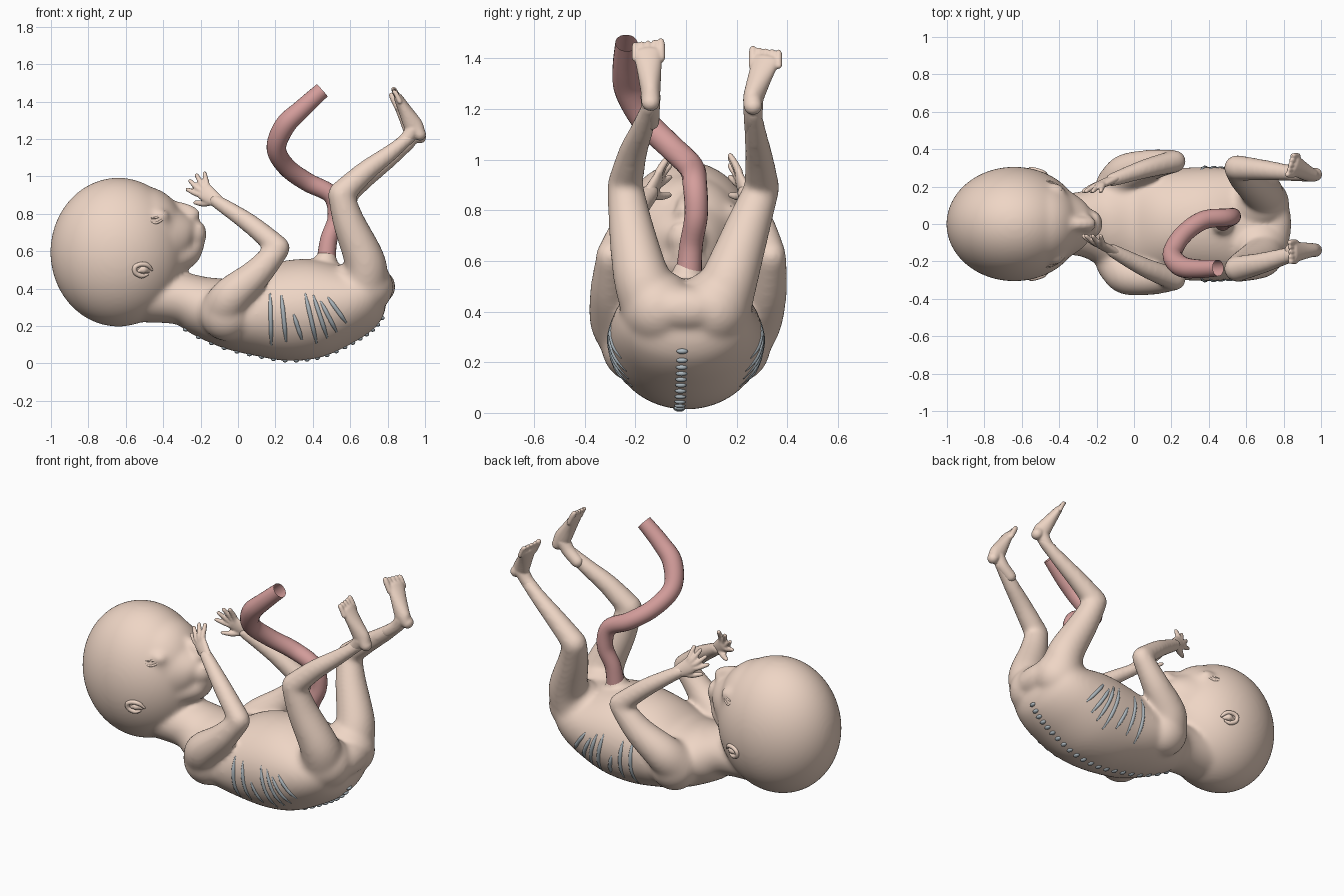
import bpy, bmesh, math
from mathutils import Vector
from mathutils.bvhtree import BVHTree


def material(name, rgb):
    m = bpy.data.materials.new(name)
    m.diffuse_color = (*rgb, 1)
    return m


SKIN = material("skin", (0.86, 0.67, 0.56))
CORD = material("cord", (0.66, 0.34, 0.33))
BONE = material("bone", (0.42, 0.48, 0.52))


def spline(keys, steps):
    """Catmull-Rom through keys of any dimension."""
    k = [keys[0]] + list(keys) + [keys[-1]]
    out = []
    for i in range(1, len(k) - 2):
        for s in range(steps):
            u = s / steps
            out.append([0.5 * (2 * b + (c - a) * u + (2 * a - 5 * b + 4 * c - d) * u * u
                               + (3 * b - a - 3 * c + d) * u ** 3)
                        for a, b, c, d in zip(*k[i - 1:i + 3])])
    return out + [list(keys[-1])]


def loft(bm, keys, side=(0, 1, 0), steps=6, n=24, caps=True):
    """Skin ellipses along keys (x, y, z, half width[, half thickness])."""
    keys = [k if len(k) == 5 else (*k, k[3]) for k in keys]
    pts = spline(keys, steps)
    pos = [Vector(p[:3]) for p in pts]
    rings = []
    for i, p in enumerate(pts):
        t = (pos[min(i + 1, len(pts) - 1)] - pos[max(i - 1, 0)]).normalized()
        rings.append((pos[i], t, p[3], p[4]))
    if caps:
        def cap(r, sign):
            return [(r[0] + r[1] * sign * min(r[2], r[3]) * math.sin(a), r[1],
                     r[2] * math.cos(a), r[3] * math.cos(a)) for a in (0.4, 0.8, 1.15, 1.45)]
        rings = cap(rings[0], -1)[::-1] + rings + cap(rings[-1], 1)
    loops = []
    for c, t, w, h in rings:
        s = Vector(side)
        s = (s - t * s.dot(t)).normalized()
        u = t.cross(s)
        loops.append([bm.verts.new(c + s * w * math.cos(2 * math.pi * j / n)
                                   + u * h * math.sin(2 * math.pi * j / n)) for j in range(n)])
    faces = [bm.faces.new((a[j], a[(j + 1) % n], b[(j + 1) % n], b[j]))
             for a, b in zip(loops, loops[1:]) for j in range(n)]
    if caps:
        faces += [bm.faces.new(loops[0][::-1]), bm.faces.new(loops[-1])]
    bmesh.ops.recalc_face_normals(bm, faces=faces)


def blob(bm, centre, radii, n=32):
    r = bmesh.ops.create_uvsphere(bm, u_segments=n, v_segments=n * 2 // 3, radius=1)
    for v in r["verts"]:
        v.co = Vector(a * b + c for a, b, c in zip(v.co, radii, centre))


def finish(bm, name, mat, voxel=0, smooth=0):
    me = bpy.data.meshes.new(name)
    bm.to_mesh(me)
    bm.free()
    me.materials.append(mat)
    me.shade_smooth()
    ob = bpy.data.objects.new(name, me)
    bpy.context.collection.objects.link(ob)
    if voxel:
        m = ob.modifiers.new("fuse", "REMESH")
        m.mode, m.voxel_size, m.use_smooth_shade = "VOXEL", voxel, True
        m = ob.modifiers.new("soften", "SMOOTH")
        m.factor, m.iterations = 0.5, smooth
    return ob


body, ends = bmesh.new(), bmesh.new()

# head: cranium, brow, face, jaw, nose, lips, chin, eyelids
blob(body, (-0.64, 0, 0.595), (0.363, 0.306, 0.398), 96)
blob(body, (-0.50, 0, 0.69), (0.22, 0.235, 0.255), 64)
loft(body, [(-0.6, 0, 0.62, 0.28, 0.30), (-0.45, 0, 0.66, 0.24, 0.26), (-0.35, 0, 0.68, 0.18, 0.19),
            (-0.27, 0, 0.69, 0.125, 0.115), (-0.235, 0, 0.69, 0.08, 0.07)], n=48)
loft(body, [(-0.55, 0, 0.50, 0.23, 0.16), (-0.40, 0, 0.55, 0.18, 0.11), (-0.28, 0, 0.595, 0.115, 0.085),
            (-0.235, 0, 0.635, 0.07, 0.058)], n=32)
loft(body, [(-0.36, 0, 0.84, 0.035), (-0.28, 0, 0.82, 0.037), (-0.235, 0, 0.797, 0.037)])
for s in (-1, 1):
    blob(body, (-0.25, 0.03 * s, 0.785), (0.028, 0.024, 0.025))
    blob(body, (-0.425, 0.165 * s, 0.785), (0.06, 0.055, 0.045))
blob(body, (-0.205, 0, 0.735), (0.03, 0.06, 0.018))
blob(body, (-0.195, 0, 0.69), (0.03, 0.055, 0.018))

# neck, trunk and navel mound
loft(body, [(-0.5, 0, 0.36, 0.17, 0.14), (-0.3, 0, 0.345, 0.17, 0.14), (-0.17, 0, 0.30, 0.225, 0.165),
            (0, 0, 0.26, 0.29, 0.197), (0.2, 0, 0.275, 0.297, 0.26), (0.4, 0, 0.295, 0.305, 0.267),
            (0.58, 0, 0.33, 0.29, 0.214), (0.7, 0, 0.385, 0.25, 0.16), (0.75, 0, 0.41, 0.19, 0.092)], n=56)
loft(body, [(0.46, 0, 0.47, 0.1), (0.47, 0.005, 0.55, 0.062)])

# shoulders and buttocks
for s in (-1, 1):
    blob(body, (-0.06, 0.20 * s, 0.27), (0.145, 0.135, 0.15), 48)
    blob(body, (0.66, 0.11 * s, 0.41), (0.17, 0.15, 0.155), 48)

# arms with hands: sign, elbow y, wrist y, fingertip y
for s, ye, yw, yt in ((-1, -0.295, -0.14, -0.065), (1, 0.335, 0.235, 0.175)):
    loft(body, [(-0.07, 0.225 * s, 0.30, 0.12), (-0.03, 0.275 * s, 0.365, 0.106),
                (0.10, (ye + 0.30 * s) / 2, 0.48, 0.082), (0.215, ye, 0.61, 0.062)])
    loft(body, [(0.217, ye, 0.62, 0.062), (0.06, ye * 0.6 + yw * 0.4, 0.75, 0.053), (-0.12, yw, 0.87, 0.038)])
    loft(ends, [(-0.10, yw + 0.01 * s, 0.86, 0.024, 0.034), (-0.15, yw * 0.8 + yt * 0.2, 0.895, 0.022, 0.044),
                (-0.18, yw * 0.6 + yt * 0.4, 0.92, 0.018, 0.048)])
    ym = (yw + yt) / 2
    for bx, bz, tx, tz in ((-0.213, 0.905, -0.27, 0.93), (-0.208, 0.93, -0.255, 0.975),
                           (-0.19, 0.95, -0.22, 1.005), (-0.168, 0.96, -0.178, 1.015)):
        loft(ends, [(-0.16, ym * 0.6 + yw * 0.4, 0.905, 0.018), (bx, ym, bz, 0.016), (tx, yt, tz, 0.012)], n=12)
    loft(ends, [(-0.13, yw, 0.865, 0.018), (-0.185, ym, 0.855, 0.017), (-0.23, yt, 0.86, 0.011)], n=12)

# legs with feet: sign, knee y, ankle y, toe y, height offset
for s, yk, ya, yt, d in ((-1, -0.24, -0.14, -0.15, 0.0), (1, 0.30, 0.265, 0.315, -0.03)):
    loft(body, [(0.68, 0.14 * s, 0.44, 0.125), (0.677, 0.18 * s, 0.55, 0.11),
                (0.595, 0.11 * s + yk / 2 - 0.01 * s, 0.75, 0.087), (0.55, yk, 0.9 + d / 2, 0.07)])
    loft(body, [(0.55, yk, 0.905 + d / 2, 0.07), (0.68, yk * 0.7 + ya * 0.3, 1.025 + d, 0.058),
                (0.80, yk * 0.35 + ya * 0.65, 1.115 + d, 0.047), (0.925, ya, 1.215 + d, 0.035)])
    side = (0.25 if s > 0 else 0, 1, 0)
    loft(ends, [(0.972, ya, 1.225 + d / 2, 0.036, 0.034), (0.94, ya, 1.27 + d, 0.039, 0.05),
                (0.895, (ya + yt) / 2, 1.35 + d, 0.048, 0.037), (0.857, yt, 1.42 + d, 0.057, 0.024)], side)
    loft(ends, [(0.84, ya, 1.15 + d, 0.035), (0.90, ya, 1.20 + d, 0.037), (0.935, ya, 1.25 + d, 0.04)])
    for i in range(5):
        y = yt + s * (i - 2) * 0.0255
        x = 0.855 + 0.25 * (y - yt) * (s > 0)
        r = 0.017 if i == 0 else 0.0135
        loft(ends, [(x + 0.01, y, 1.40 + d, r), (x - 0.012, y, 1.445 + d, r),
                    (x - 0.022, y, 1.465 + d - 0.003 * i, r * 0.85)], n=12)

body = finish(body, "body", SKIN, 0.011, 24)
finish(ends, "hands_and_feet", SKIN, 0.006, 4)

# surface finder for details that follow the skin
surface = BVHTree.FromObject(body, bpy.context.evaluated_depsgraph_get())


def strip(bm, xz, r, s, lift=0.0, y=1.0):
    """Thin tapered ridge laid on the flank on side s."""
    keys = []
    for i, (x, z) in enumerate(xz):
        hit = surface.ray_cast(Vector((x, y * s, z)), Vector((0, -s, 0)))[0]
        if hit:
            keys.append((x, hit.y + lift * s, z, r * (0.5 if i in (0, len(xz) - 1) else 1)))
    if len(keys) > 1:
        loft(bm, keys, side=(0.3, 1, 0.2), steps=4, n=10)


# closed eyelids and ears
face = bmesh.new()
ribs = bmesh.new()
for s in (-1, 1):
    strip(face, [(-0.475, 0.765), (-0.445, 0.75), (-0.41, 0.765), (-0.385, 0.80)], 0.006, s, -0.003)
    strip(face, [(-0.47, 0.775), (-0.43, 0.782), (-0.39, 0.815)], 0.006, s, -0.003)
    strip(face, [(-0.46, 0.50), (-0.485, 0.525), (-0.52, 0.53), (-0.55, 0.515),
                 (-0.548, 0.485), (-0.515, 0.468), (-0.485, 0.475)], 0.013, s, 0.003)
    strip(face, [(-0.48, 0.495), (-0.505, 0.502), (-0.53, 0.495)], 0.022, s, -0.004)
    # ribs showing through the flank
    for x, lo, hi in ((0.175, 0.10, 0.37), (0.245, 0.12, 0.36), (0.32, 0.13, 0.26), (0.39, 0.11, 0.37),
                      (0.44, 0.14, 0.36), (0.485, 0.17, 0.33), (0.53, 0.22, 0.35)):
        lean = 0.25 * (x - 0.15)
        strip(ribs, [(x + lean * (0.5 - k / 4), lo + (hi - lo) * k / 4) for k in range(5)], 0.012, s, -0.004)
finish(face, "eyelids_and_ears", SKIN)
finish(ribs, "ribs", BONE)

# vertebrae along the back
spine = bmesh.new()
for i in range(21):
    x = -0.28 + 1.05 * math.sin(i / 20 * math.pi / 2 * 0.8) / math.sin(math.pi * 0.4)
    y = -0.035 + 0.02 * i / 20
    hit = surface.ray_cast(Vector((x, y, -1)), Vector((0, 0, 1)))[0]
    if hit:
        blob(spine, hit, (0.014, 0.022, 0.011), 24)
finish(spine, "vertebrae", BONE)

# umbilical cord, open at the cut end
cord = bmesh.new()
loft(cord, [(0.47, 0.01, 0.53, 0.052), (0.485, 0.02, 0.66, 0.046), (0.525, 0.04, 0.78, 0.046),
            (0.50, 0.035, 0.90, 0.048), (0.37, 0.02, 0.97, 0.05), (0.26, -0.06, 1.05, 0.05),
            (0.205, -0.16, 1.15, 0.052), (0.25, -0.225, 1.27, 0.056), (0.34, -0.24, 1.36, 0.05),
            (0.45, -0.235, 1.46, 0.044)], side=(0.3, 1, 0.1), n=20, caps=False)
finish(cord, "umbilical_cord", CORD)
